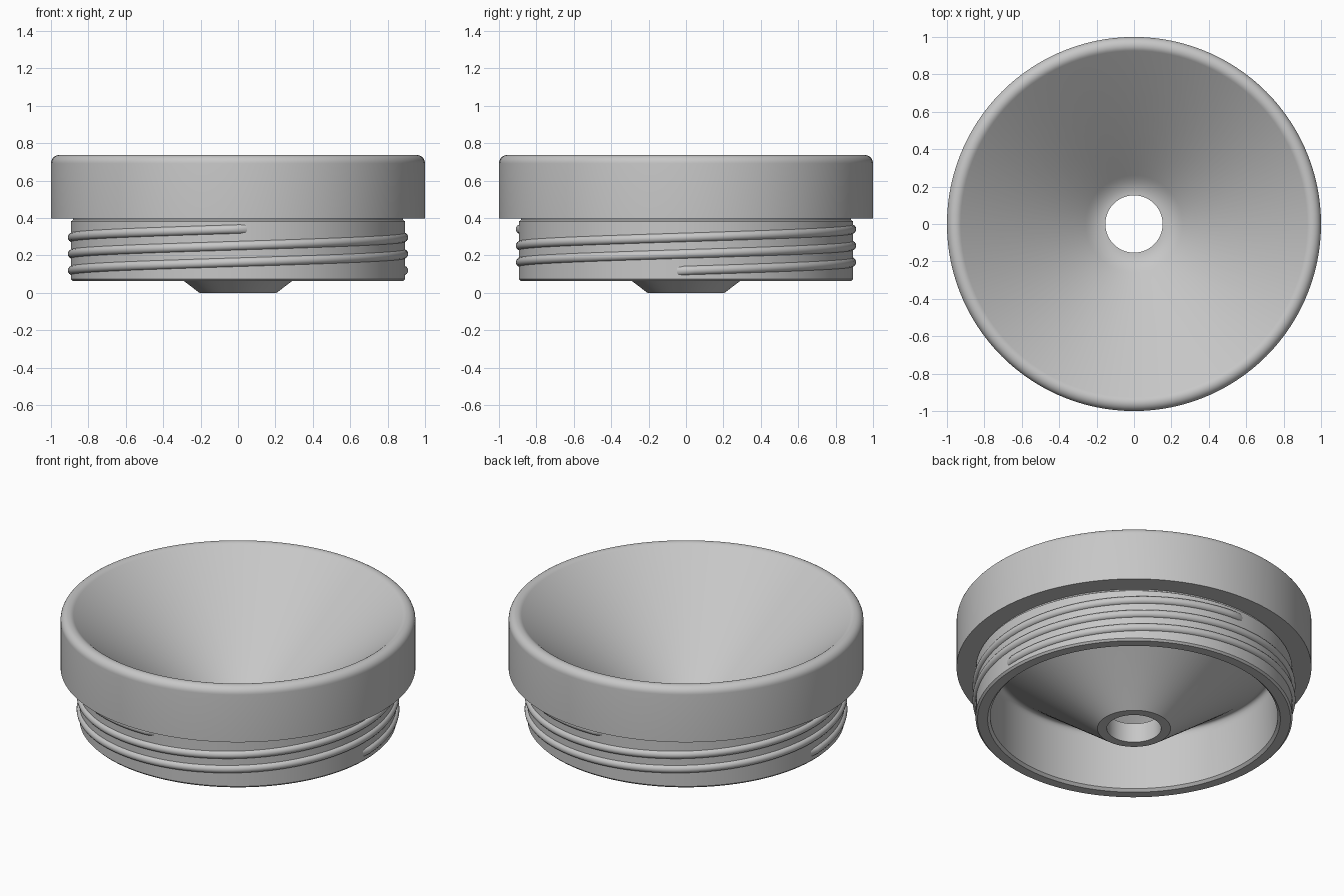
import bpy, bmesh, math

old = bpy.data.objects.get("Cube")
if old:
    bpy.data.objects.remove(old, do_unlink=True)

grey = bpy.data.materials.new("plain_grey")
grey.use_nodes = True
colour = (0.57, 0.57, 0.57, 1)
grey.diffuse_color = colour
grey.node_tree.nodes["Principled BSDF"].inputs["Base Color"].default_value = colour


def loft(name, rings, close):
    """Skin a list of equal closed rings; close the loop or cap both ends."""
    bm = bmesh.new()
    loops = [[bm.verts.new(p) for p in ring] for ring in rings]
    n = len(loops[0])
    pairs = list(zip(loops, loops[1:]))
    if close:
        pairs.append((loops[-1], loops[0]))
    else:
        bm.faces.new(loops[0])
        bm.faces.new(loops[-1])
    for a, b in pairs:
        for i in range(n):
            j = (i + 1) % n
            bm.faces.new((a[i], a[j], b[j], b[i]))
    bmesh.ops.recalc_face_normals(bm, faces=bm.faces)
    mesh = bpy.data.meshes.new(name)
    bm.to_mesh(mesh)
    bm.free()
    mesh.materials.append(grey)
    obj = bpy.data.objects.new(name, mesh)
    bpy.context.collection.objects.link(obj)
    bpy.ops.object.select_all(action='DESELECT')
    obj.select_set(True)
    bpy.context.view_layer.objects.active = obj
    bpy.ops.object.shade_smooth_by_angle(angle=math.radians(30))
    return obj


def polar(r, angle, z):
    return (r * math.cos(angle), r * math.sin(angle), z)


def arc(cx, cz, radius, start, end, steps):
    angles = [math.radians(start + (end - start) * i / steps) for i in range(steps + 1)]
    return [(cx + radius * math.cos(a), cz + radius * math.sin(a)) for a in angles]


def bend(a, b, c, steps):
    """Smooth curve from a to c, pulled towards b."""
    ts = [i / steps for i in range(steps + 1)]
    return [tuple((1 - t) ** 2 * p + 2 * t * (1 - t) * q + t * t * r
                  for p, q, r in zip(a, b, c)) for t in ts]


# Funnel, rim and hollow neck share one turned cross-section
rim = arc(0.955, 0.692, 0.045, 0, 130, 10)
floor = bend((0.26, 0.167), (0.204, 0.12), (0.153, 0.12), 8)
hollow = bend((0.745, 0.408), (0.81, 0.457), (0.81, 0.375), 8)
profile = [(1.0, 0.397)] + rim + floor + [(0.153, 0), (0.206, 0)] + hollow + [
    (0.81, 0.077), (0.825, 0.062),
    (0.882, 0.062), (0.893, 0.073), (0.893, 0.382), (0.882, 0.39), (0.882, 0.397)]
SEGMENTS = 120
loft("funnel_body", [[polar(r, math.tau * k / SEGMENTS, z) for r, z in profile]
                     for k in range(SEGMENTS)], True)

# Two-start screw thread with a rounded section that sinks in at its ends
PITCH = 0.177
SWEEP = 456
BASE = 0.885
section = arc(BASE, 0, 0.025, -90, 90, 8)
for name, start in (("thread_a", -3), ("thread_b", 177)):
    rings = []
    for deg in range(0, SWEEP + 1, 3):
        height = 0.118 + PITCH * deg / 360
        depth = 0.4 if deg in (0, SWEEP) else 1
        rings.append([polar(BASE + (r - BASE) * depth, math.radians(start + deg), height + z)
                      for r, z in section])
    loft(name, rings, False)
